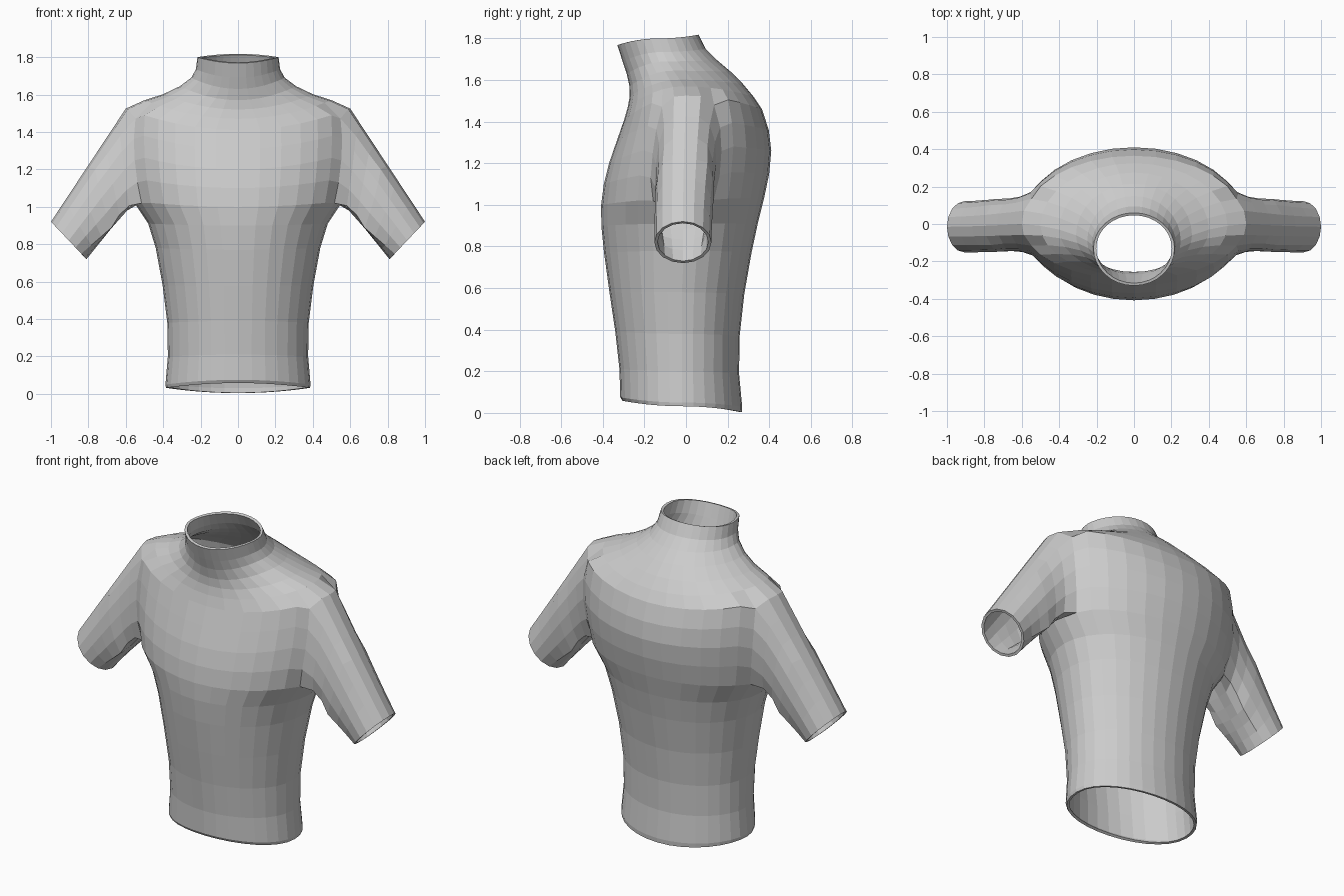
import bpy, bmesh
from math import sin, cos, pi
from mathutils import Vector

if "Cube" in bpy.data.objects:
    bpy.data.objects.remove(bpy.data.objects["Cube"])

N = 32          # points around the body
HALF = N // 2

# Body rings: half width, side z, side y, front y, front z, back y, back z
RINGS = [
    (.385, .032, -.02, -.305, .058, .268, .004),
    (.388, .05, -.02, -.316, .075, .27, .03),
    (.375, .20, -.02, -.32, .21, .255, .19),
    (.378, .38, -.02, -.34, .39, .258, .37),
    (.403, .58, -.02, -.368, .58, .28, .57),
    (.44, .78, -.01, -.394, .77, .315, .77),
    (.48, .91, -.01, -.407, .90, .345, .91),
    (.56, 1.03, -.01, -.408, 1.0, .375, 1.03),
    (.585, 1.16, -.01, -.395, 1.1, .40, 1.15),
    (.60, 1.29, 0, -.37, 1.2, .41, 1.26),
    (.605, 1.41, 0, -.332, 1.31, .398, 1.36),
    (.60, 1.525, 0, -.297, 1.41, .365, 1.46),
    (.50, 1.57, -.01, -.28, 1.47, .325, 1.52),
    (.40, 1.602, -.03, -.271, 1.52, .275, 1.58),
    (.31, 1.645, -.06, -.272, 1.57, .215, 1.64),
    (.25, 1.69, -.09, -.285, 1.63, .15, 1.695),
    (.225, 1.735, -.11, -.305, 1.69, .095, 1.75),
    (.217, 1.80, -.13, -.33, 1.768, .06, 1.818),
]
LOW, HIGH = 7, 11      # rings bounding the arm holes

bm = bmesh.new()


def skin(a, b):
    """Join two closed loops of equal length with quads."""
    n = len(a)
    for i in range(n):
        j = (i + 1) % n
        bm.faces.new((a[i], a[j], b[j], b[i]))


# Torso and collar
rings = []
for hw, sz, sy, yf, zf, yb, zb in RINGS:
    ring = []
    for k in range(N):
        t = 2 * pi * k / N
        s = sin(t)
        y, z = (yb, zb) if s > 0 else (yf, zf)
        w = s * s
        ring.append(bm.verts.new((hw * cos(t), sy + (y - sy) * abs(s), sz + (z - sz) * w)))
    rings.append(ring)

for i in range(len(rings) - 1):
    for k in range(N):
        j = (k + 1) % N
        in_hole = LOW <= i < HIGH and (k % HALF in (0, 1, HALF - 2, HALF - 1))
        if not in_hole:
            bm.faces.new((rings[i][k], rings[i][j], rings[i + 1][j], rings[i + 1][k]))

# Sleeves, skinned from the arm holes to the cuffs
path = [(HIGH, d) for d in (0, 1, 2)] + [(r, 2) for r in (HIGH - 1, HIGH - 2, HIGH - 3)]
path += [(LOW, d) for d in (2, 1, 0, -1, -2)]
path += [(r, -2) for r in (LOW + 1, LOW + 2, LOW + 3)] + [(HIGH, -2), (HIGH, -1)]
STEPS = 6
blend = []
for side in (1, -1):
    hole = [rings[r][(d if side > 0 else HALF - d) % N] for r, d in path]
    blend += [v for v, (r, d) in zip(hole, path) if abs(d) == 2]
    cuff = []
    for i in range(len(path)):
        a = 2 * pi * i / len(path)
        cuff.append(Vector((side * (.905 + .095 * cos(a)), -.015 + .137 * sin(a), .82 + .10 * cos(a))))
    prev = hole
    for s in range(1, STEPS + 1):
        f = s / STEPS
        g = 1 - (1 - f) ** 1.5      # the cross-section rounds out early
        loop = []
        for v, c in zip(hole, cuff):
            p = v.co.lerp(c, f)
            p.y = v.co.y + (c.y - v.co.y) * g
            loop.append(bm.verts.new(p))
        skin(prev, loop)
        if s <= 2:
            blend += [v for v, (r, d) in zip(loop, path) if abs(d) == 2]
        prev = loop

# Soften the seam where sleeve meets body
bmesh.ops.delete(bm, geom=[v for v in bm.verts if not v.link_faces], context='VERTS')
for _ in range(3):
    bmesh.ops.smooth_vert(bm, verts=blend, factor=.5, use_axis_x=True, use_axis_y=True, use_axis_z=True)
bmesh.ops.recalc_face_normals(bm, faces=bm.faces)
centre = Vector((0, 0, .5))
front = max(bm.faces, key=lambda f: -f.calc_center_median().y)
if front.normal.y > 0:
    bmesh.ops.reverse_faces(bm, faces=bm.faces)

mesh = bpy.data.meshes.new("shirt")
bm.to_mesh(mesh)
bm.free()
shirt = bpy.data.objects.new("shirt", mesh)
bpy.context.collection.objects.link(shirt)

# Cloth thickness
solid = shirt.modifiers.new("thickness", 'SOLIDIFY')
solid.thickness = .015
solid.offset = -1
